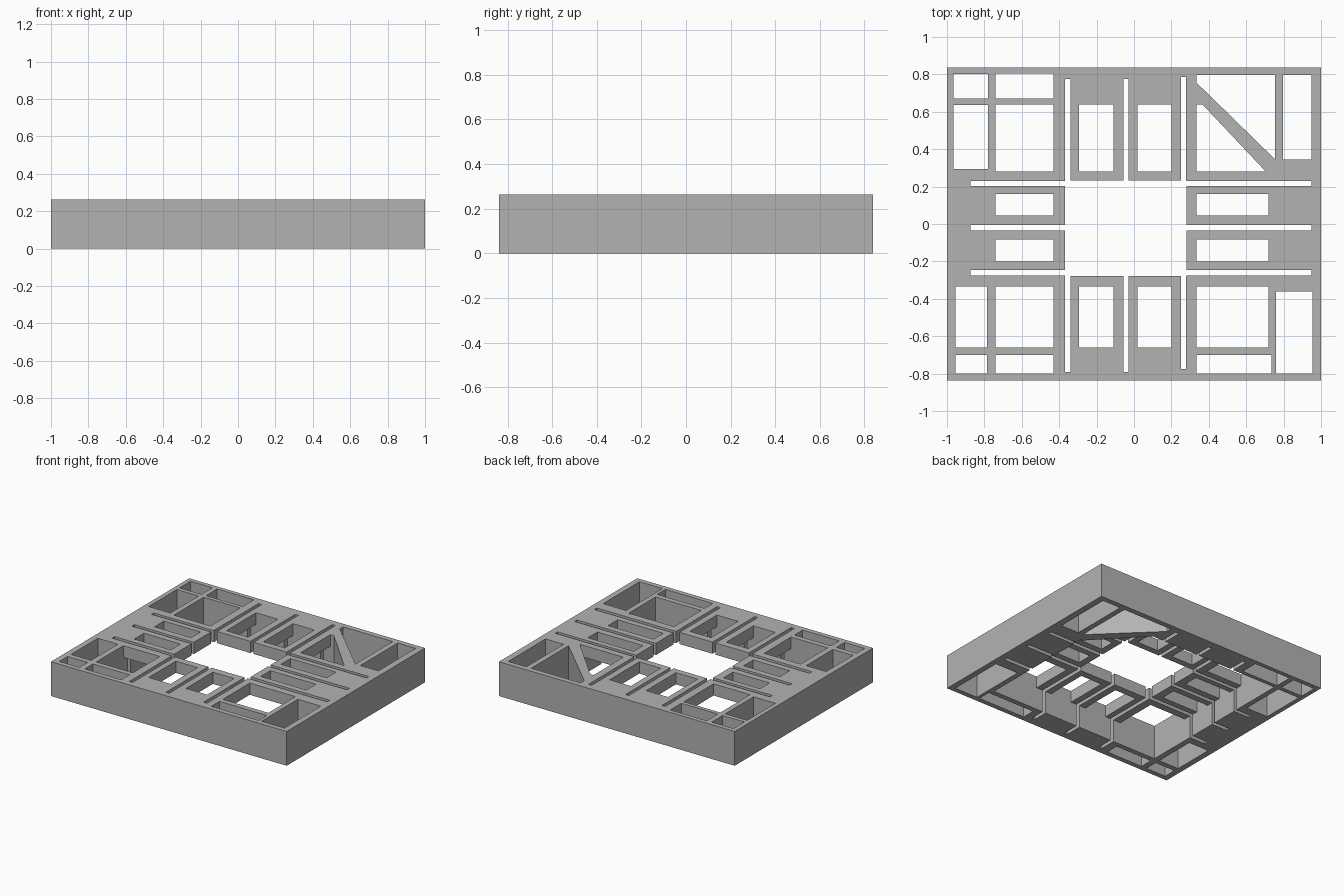
import bpy, bmesh

if "Cube" in bpy.data.objects:
    bpy.data.objects.remove(bpy.data.objects["Cube"])

H = 0.263       # slab height
GRID = 0.09     # thickness of the inner grid under the top face
HALF_Y = 0.838

grey = bpy.data.materials.new("plain_grey")
grey.use_nodes = True
grey.diffuse_color = (0.45, 0.45, 0.45, 1)
grey.node_tree.nodes["Principled BSDF"].inputs["Base Color"].default_value = grey.diffuse_color


def prism(bm, points, z0, z1):
    """Upright prism over a counter-clockwise outline."""
    low = [bm.verts.new((x, y, z0)) for x, y in points]
    high = [bm.verts.new((x, y, z1)) for x, y in points]
    bm.faces.new(low[::-1])
    bm.faces.new(high)
    n = len(points)
    for i in range(n):
        j = (i + 1) % n
        bm.faces.new((low[i], low[j], high[j], high[i]))


def rect(x0, x1, y0, y1):
    return [(x0, y0), (x1, y0), (x1, y1), (x0, y1)]


def make(name, prisms):
    bm = bmesh.new()
    for points, z0, z1 in prisms:
        prism(bm, points, z0, z1)
    mesh = bpy.data.meshes.new(name)
    bm.to_mesh(mesh)
    bm.free()
    mesh.materials.append(grey)
    obj = bpy.data.objects.new(name, mesh)
    bpy.context.scene.collection.objects.link(obj)
    return obj


# Central opening
holes = [rect(-0.37, 0.28, -0.278, 0.232)]

# Narrow slits running outward from the opening
for x0, x1, y0, y1 in [(-0.368, -0.34, -0.79, 0.775), (-0.057, -0.03, -0.79, 0.775),
                       (0.25, 0.278, -0.775, 0.785)]:
    holes.append(rect(x0, x1, y0, y1))
for y0, y1 in [(0.202, 0.23), (-0.035, -0.006), (-0.276, -0.246)]:
    holes.append(rect(-0.875, 0.95, y0, y1))

# Windows in the bars on each of the four sides
for x0, x1 in [(-0.295, -0.11), (0.02, 0.2)]:
    holes += [rect(x0, x1, 0.28, 0.64), rect(x0, x1, -0.66, -0.333)]
for y0, y1 in [(0.045, 0.16), (-0.2, -0.083)]:
    holes += [rect(-0.74, -0.43, y0, y1), rect(0.333, 0.72, y0, y1)]

# Corner bays
holes += [
    rect(-0.965, -0.78, 0.67, 0.803), rect(-0.965, -0.78, 0.295, 0.637),
    rect(-0.74, -0.43, 0.67, 0.805), rect(-0.74, -0.43, 0.28, 0.64),
    rect(-0.955, -0.785, -0.66, -0.335), rect(-0.955, -0.785, -0.8, -0.7),
    rect(-0.74, -0.43, -0.66, -0.333), rect(-0.74, -0.43, -0.8, -0.7),
    rect(0.333, 0.72, -0.66, -0.333), rect(0.333, 0.735, -0.8, -0.7),
    rect(0.76, 0.955, -0.8, -0.36), rect(0.797, 0.95, 0.345, 0.797),
]

# Two openings either side of the diagonal brace
holes += [
    [(0.335, 0.755), (0.755, 0.345), (0.755, 0.797), (0.335, 0.797)],
    [(0.335, 0.28), (0.705, 0.28), (0.365, 0.64), (0.335, 0.64)],
]

# Hollow below the inner grid, bounded by the diagonal brace at one corner
hollow = [(-0.74, -0.66), (0.72, -0.66), (0.72, 0.28), (0.705, 0.28), (0.365, 0.64), (-0.74, 0.64)]

slab = make("frame_slab", [(rect(-1, 1, -HALF_Y, HALF_Y), 0, H)])
cutters = [make("underside_cutter", [(hollow, -0.1, H - GRID)])]
cutters += [make("hole_cutter", [(points, -0.2, H + 0.1)]) for points in holes]

for cutter in cutters:
    cutter.hide_render = True
    mod = slab.modifiers.new("cut", "BOOLEAN")
    mod.operation = "DIFFERENCE"
    mod.solver = "EXACT"
    mod.object = cutter

# Bake the cuts and drop the helpers
bpy.context.view_layer.update()
graph = bpy.context.evaluated_depsgraph_get()
baked = bpy.data.meshes.new_from_object(slab.evaluated_get(graph))
slab.modifiers.clear()
slab.data = baked
for cutter in cutters:
    bpy.data.objects.remove(cutter)
